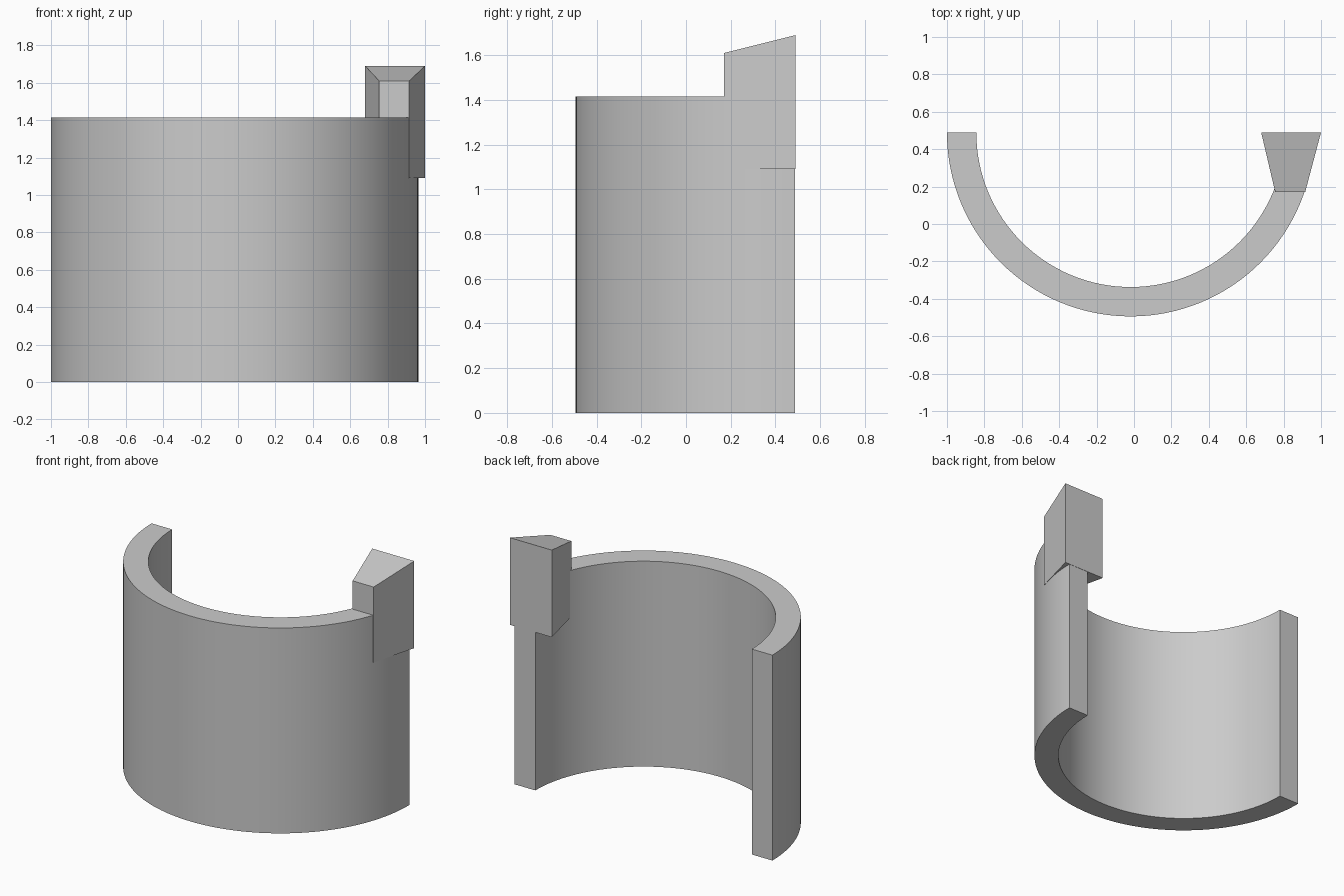
import bpy, bmesh, math

cube = bpy.data.objects.get("Cube")
if cube:
    bpy.data.objects.remove(cube, do_unlink=True)

grey = bpy.data.materials.new("plain_grey")
grey.use_nodes = True
colour = (0.6, 0.6, 0.6, 1)
grey.diffuse_color = colour
grey.node_tree.nodes["Principled BSDF"].inputs["Base Color"].default_value = colour


def prism(name, outline, bottom, top):
    """Closed prism over a plan outline; top(x, y) gives the upper height."""
    bm = bmesh.new()
    low = [bm.verts.new((x, y, bottom)) for x, y in outline]
    high = [bm.verts.new((x, y, top(x, y))) for x, y in outline]
    bm.faces.new(low[::-1])
    bm.faces.new(high)
    for i in range(len(low)):
        j = (i + 1) % len(low)
        bm.faces.new((low[i], low[j], high[j], high[i]))
    bmesh.ops.recalc_face_normals(bm, faces=bm.faces)
    mesh = bpy.data.meshes.new(name)
    bm.to_mesh(mesh)
    bm.free()
    mesh.materials.append(grey)
    ob = bpy.data.objects.new(name, mesh)
    bpy.context.collection.objects.link(ob)
    return ob


# Half-ring wall, open at the back
CX, CY, OUTER, INNER, STEPS = -0.018, 0.488, 0.982, 0.825, 64


def arc(radius):
    angles = [math.pi * (1 + i / STEPS) for i in range(STEPS + 1)]
    return [(CX + radius * math.cos(a), CY + radius * math.sin(a)) for a in angles]


wall = prism("curved_wall", arc(OUTER) + arc(INNER)[::-1], 0, lambda x, y: 1.415)
bpy.context.view_layer.objects.active = wall
wall.select_set(True)
bpy.ops.object.shade_smooth_by_angle(angle=math.radians(30))

# Wedge-shaped block on the left end, its top sloping down to the front
FRONT, BACK = 0.17, 0.49
plan = [(0.755, FRONT), (0.915, FRONT), (1.0, BACK), (0.68, BACK)]
prism("end_block", plan, 1.09,
      lambda x, y: 1.61 + 0.08 * (y - FRONT) / (BACK - FRONT))
